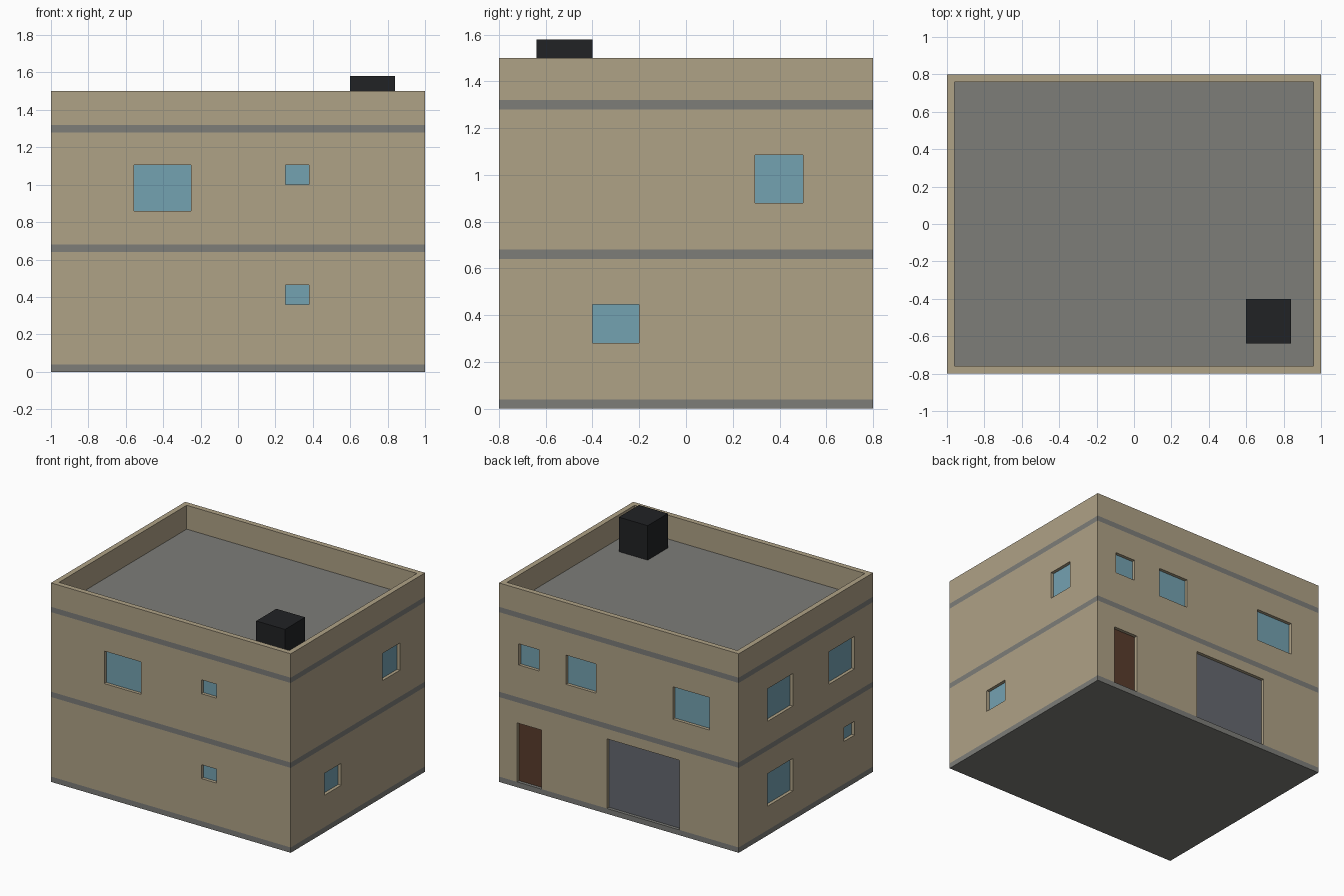
import bpy, bmesh

if "Cube" in bpy.data.objects:
    bpy.data.objects.remove(bpy.data.objects["Cube"])

HX, HY, T = 1.0, 0.8, 0.04      # half width, half depth, wall thickness
RECESS, PANE = 0.024, 0.016     # pane setback and thickness


def material(name, r, g, b):
    m = bpy.data.materials.new(name)
    m.diffuse_color = (r, g, b, 1)
    m.use_nodes = True
    m.node_tree.nodes["Principled BSDF"].inputs["Base Color"].default_value = m.diffuse_color
    return m


TAN = material("tan_wall", 0.43, 0.36, 0.24)
GREY = material("concrete", 0.205, 0.205, 0.19)
GLASS = material("blue_glass", 0.175, 0.36, 0.44)
BROWN = material("brown_door", 0.10, 0.045, 0.025)
STEEL = material("steel_shutter", 0.13, 0.14, 0.16)
BLACK = material("black_metal", 0.015, 0.016, 0.018)


def make(name, bm, mat=None):
    bmesh.ops.recalc_face_normals(bm, faces=bm.faces)
    me = bpy.data.meshes.new(name)
    bm.to_mesh(me)
    bm.free()
    ob = bpy.data.objects.new(name, me)
    bpy.context.collection.objects.link(ob)
    if mat:
        me.materials.append(mat)
    return ob


def add_box(bm, lo, hi):
    vs = bmesh.ops.create_cube(bm, size=1)["verts"]
    for v in vs:
        v.co = [l + (h - l) * (c + 0.5) for l, h, c in zip(lo, hi, v.co)]


def box(name, lo, hi, mat):
    bm = bmesh.new()
    add_box(bm, lo, hi)
    return make(name, bm, mat)


def wall_ring(name, z0, z1):
    bm = bmesh.new()
    # four corner copies of the wall cross-section, joined into a ring
    loops = [[bm.verts.new((sx * (HX - i), sy * (HY - i), z))
              for i, z in ((0, z0), (0, z1), (T, z1), (T, z0))]
             for sx, sy in ((1, 1), (-1, 1), (-1, -1), (1, -1))]
    for k in range(4):
        a, b = loops[k], loops[(k + 1) % 4]
        for j in range(4):
            n = (j + 1) % 4
            bm.faces.new((a[j], a[n], b[n], b[j]))
    return make(name, bm, TAN)


def span(side, a0, a1, z0, z1, d0, d1):
    """Box corners on a wall side, between depths d0 and d1 behind its face."""
    s = 1 if side in ("right", "back") else -1
    h = HX if side in ("left", "right") else HY
    p, q = sorted((s * (h - d0), s * (h - d1)))
    if side in ("left", "right"):
        return (p, a0, z0), (q, a1, z1)
    return (a0, p, z0), (a1, q, z1)


# openings: part, wall side, extent along wall, height range, material
LOWER = [
    ("window", "front", 0.255, 0.38, 0.36, 0.465, GLASS),
    ("window", "right", -0.40, -0.20, 0.28, 0.445, GLASS),
    ("window", "left", 0.155, 0.46, 0.22, 0.465, GLASS),
    ("window", "left", -0.58, -0.455, 0.36, 0.465, GLASS),
    ("door", "back", 0.645, 0.85, 0.04, 0.485, BROWN),
    ("garage_door", "back", -0.505, 0.10, 0.04, 0.565, STEEL),
]
UPPER = [
    ("window", "front", -0.555, -0.25, 0.86, 1.105, GLASS),
    ("window", "front", 0.255, 0.38, 1.0, 1.105, GLASS),
    ("window", "right", 0.295, 0.50, 0.88, 1.085, GLASS),
    ("window", "left", 0.155, 0.46, 0.86, 1.105, GLASS),
    ("window", "left", -0.58, -0.275, 0.86, 1.105, GLASS),
    ("window", "back", 0.665, 0.835, 0.925, 1.085, GLASS),
    ("window", "back", 0.19, 0.44, 0.885, 1.105, GLASS),
    ("window", "back", -0.755, -0.45, 0.86, 1.105, GLASS),
]


def storey(name, z0, z1, openings):
    walls = wall_ring(name + "_walls", z0, z1)
    bm = bmesh.new()
    for part, side, a0, a1, b0, b1, mat in openings:
        low = b0 - 0.03 if b0 <= z0 else b0     # doors cut through the wall foot
        add_box(bm, *span(side, a0, a1, low, b1, -0.03, T + 0.03))
        box(f"{name}_{side}_{part}", *span(side, a0, a1, b0, b1, RECESS, RECESS + PANE), mat)
    cutter = make(name + "_cutter", bm)
    cutter.hide_render = True
    mod = walls.modifiers.new("openings", "BOOLEAN")
    mod.object, mod.solver = cutter, "EXACT"
    bpy.context.view_layer.objects.active = walls
    bpy.ops.object.modifier_apply(modifier=mod.name)
    bpy.data.objects.remove(cutter)


# floor slabs, seen outside as grey bands
for slab, z in (("ground_slab", 0), ("middle_slab", 0.64), ("roof_slab", 1.28)):
    box(slab, (-HX, -HY, z), (HX, HY, z + T), GREY)

# walls with windows and doors
storey("lower", 0.04, 0.64, LOWER)
storey("upper", 0.68, 1.28, UPPER)

# roof edge and chimney
wall_ring("parapet", 1.32, 1.5)
box("chimney", (0.6, -0.64, 1.32), (0.84, -0.40, 1.58), BLACK)
